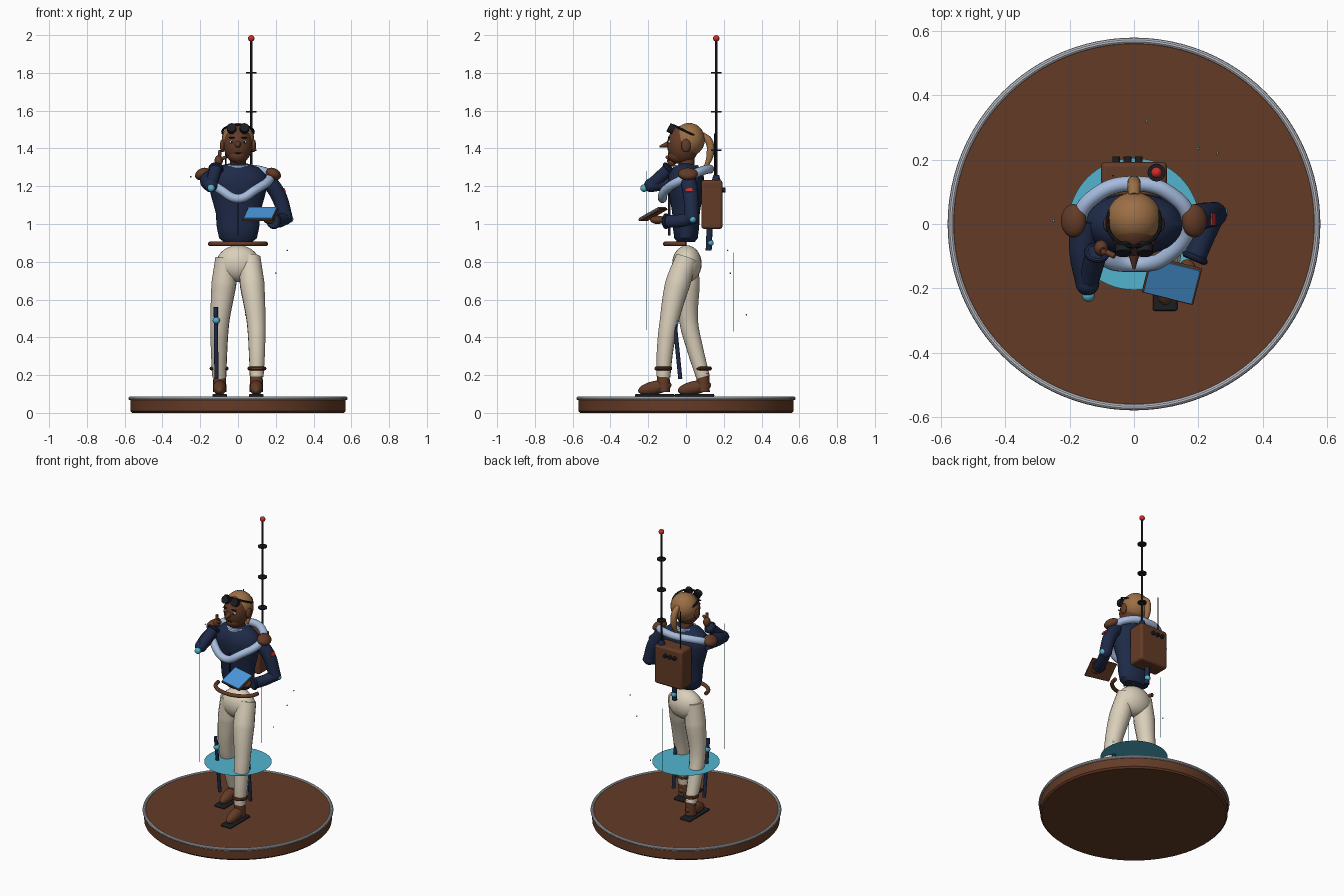
import bpy, bmesh, math
from mathutils import Vector

cube = bpy.data.objects.get("Cube")
if cube:
    bpy.data.objects.remove(cube)


def material(name, code):
    rgb = [int(code[i:i + 2], 16) / 255 for i in (0, 2, 4)]
    col = [c / 12.92 if c < 0.04 else ((c + 0.055) / 1.055) ** 2.4 for c in rgb] + [1]
    m = bpy.data.materials.new(name)
    m.use_nodes = True
    m.diffuse_color = col
    m.node_tree.nodes["Principled BSDF"].inputs["Base Color"].default_value = col
    return m


brown = material("brown", "643B26")
tan = material("hair tan", "9C6F45")
navy = material("navy", "1E2A48")
pale = material("pale blue", "A5BBDD")
cream = material("cream", "DACFBA")
black = material("black", "1C1D22")
teal = material("teal", "52B4CE")
red = material("red", "CC2E2A")
grey = material("light grey", "BCC0C8")
blue = material("screen blue", "4A98DC")
made = []


def finish(name, mat, ob=None):
    ob = ob or bpy.context.object
    ob.name = name
    ob.data.materials.clear()
    ob.data.materials.append(mat)
    made.append(ob)
    return ob


def ball(name, mat, loc, size, rot=(0, 0, 0)):
    bpy.ops.mesh.primitive_uv_sphere_add(segments=24, ring_count=14, radius=1, location=loc, rotation=rot)
    bpy.context.object.scale = size if isinstance(size, tuple) else (size,) * 3
    return finish(name, mat)


def box(name, mat, loc, size, rot=(0, 0, 0), bevel=0):
    bpy.ops.mesh.primitive_cube_add(size=1, location=loc, rotation=rot)
    ob = bpy.context.object
    ob.scale = size
    bpy.ops.object.transform_apply(location=False, rotation=False, scale=True)
    if bevel:
        mod = ob.modifiers.new("bevel", 'BEVEL')
        mod.width, mod.segments = bevel, 3
    return finish(name, mat)


def rod(name, mat, a, b, r, r2=None, sides=16):
    a, b = Vector(a), Vector(b)
    bpy.ops.mesh.primitive_cone_add(vertices=sides, radius1=r, radius2=r if r2 is None else r2,
                                    depth=(b - a).length, location=(a + b) / 2)
    bpy.context.object.rotation_euler = (b - a).to_track_quat('Z', 'Y').to_euler()
    return finish(name, mat)


def tube(name, mat, points, radii, cyclic=False):
    cu = bpy.data.curves.new(name, 'CURVE')
    cu.dimensions, cu.bevel_depth, cu.bevel_resolution = '3D', 1, 5
    cu.use_fill_caps = True
    sp = cu.splines.new('BEZIER')
    sp.bezier_points.add(len(points) - 1)
    sp.use_cyclic_u = cyclic
    for i, (bp, p) in enumerate(zip(sp.bezier_points, points)):
        bp.co = p
        bp.radius = radii[i] if isinstance(radii, (list, tuple)) else radii
        bp.handle_left_type = bp.handle_right_type = 'AUTO'
    ob = bpy.data.objects.new(name, cu)
    bpy.context.collection.objects.link(ob)
    bpy.ops.object.select_all(action='DESELECT')
    ob.select_set(True)
    bpy.context.view_layer.objects.active = ob
    bpy.ops.object.convert(target='MESH')
    return finish(name, mat)


def lathe(name, mat, profile, sy=1, loc=(0, 0, 0), sides=32):
    bm = bmesh.new()
    rings = []
    for r, z in profile:
        angles = [2 * math.pi * i / sides for i in range(sides)]
        rings.append([bm.verts.new((r * math.cos(t), r * sy * math.sin(t), z)) for t in angles])
    for lo, hi in zip(rings, rings[1:]):
        for i in range(sides):
            j = (i + 1) % sides
            bm.faces.new((lo[i], lo[j], hi[j], hi[i]))
    bm.faces.new(rings[0][::-1])
    bm.faces.new(rings[-1])
    me = bpy.data.meshes.new(name)
    bm.to_mesh(me)
    bm.free()
    ob = bpy.data.objects.new(name, me)
    bpy.context.collection.objects.link(ob)
    ob.location = loc
    return finish(name, mat, ob)


def ring(name, mat, loc, major, minor, rot=(0, 0, 0), sy=1, segs=48):
    bpy.ops.mesh.primitive_torus_add(major_segments=segs, minor_segments=10, location=loc, rotation=rot,
                                     major_radius=major, minor_radius=minor)
    bpy.context.object.scale.y = sy
    return finish(name, mat)


# Display base and floating disc
lathe("base", brown, [(0.56, 0), (0.57, 0.01), (0.57, 0.08)], sides=96)
ring("base_rim", grey, (0, 0, 0.077), 0.57, 0.01, segs=96)
bpy.ops.mesh.primitive_circle_add(vertices=64, radius=0.205, fill_type='NGON', location=(0, 0, 0.4))
finish("floating_disc", teal)

# Legs, braces and boots: the left leg steps forward
ball("hips", cream, (0, 0.005, 0.79), (0.115, 0.078, 0.097))
for side, label, knee, ankle in ((1, "left", -0.09, -0.12), (-1, "right", 0.015, 0.09)):
    tube(label + "_leg", cream,
         [(side * 0.06, 0.005, 0.82), (side * 0.075, 0.5 * knee, 0.68), (side * 0.096, knee, 0.48),
          (side * 0.1, (knee + ankle) / 2 - 0.005, 0.34), (side * 0.099, ankle, 0.19)],
         [0.06, 0.066, 0.05, 0.044, 0.037])
    ring(label + "_cuff", brown, (side * 0.1, ankle, 0.235), 0.04, 0.01, sy=0.95, segs=24)
    brace = rod(label + "_brace", navy, (side * 0.118, -0.068, 0.56), (side * 0.114, -0.03, 0.18), 0.011)
    ball(label + "_knee_light", teal, (side * 0.115, -0.062, 0.49), 0.019)
    rod(label + "_boot_shaft", brown, (side * 0.097, ankle, 0.11), (side * 0.097, ankle, 0.21), 0.036, 0.033)
    ball(label + "_boot", brown, (side * 0.097, ankle - 0.045, 0.133), (0.035, 0.09, 0.036), (0.2, 0, 0))
    box(label + "_sole", black, (side * 0.097, ankle - 0.045, 0.092), (0.076, 0.21, 0.016), bevel=0.006)

# Belt open at the back
arc = [math.pi * (1 + i / 8) for i in range(9)]
tube("belt", brown, [(0.147 * math.cos(t), 0.11 * math.sin(t), 0.895) for t in arc], 0.012)

# Jacket, collar and scarf
lathe("jacket", navy, [(0.075, 0.905), (0.1, 0.925), (0.112, 0.98), (0.118, 1.06), (0.14, 1.14), (0.158, 1.21),
                       (0.15, 1.26), (0.11, 1.3), (0.05, 1.32)], sy=0.62)
box("zip", black, (0, -0.088, 1.1), (0.005, 0.012, 0.32))
rod("neck", brown, (0, 0.005, 1.28), (0, 0, 1.38), 0.042)
ring("collar", pale, (0, 0, 1.3), 0.055, 0.014)
half = [(0.11, 0.095, 1.285), (0.17, 0.01, 1.25), (0.09, -0.108, 1.18)]
tube("scarf", pale, [(0, 0.125, 1.29)] + half + [(0, -0.125, 1.135)] +
     [(-x, y, z) for x, y, z in half[::-1]], 0.024, cyclic=True)
for s, label in ((1, "left"), (-1, "right")):
    ball(label + "_shoulder_pad", brown, (s * 0.188, 0.01, 1.265), (0.042, 0.052, 0.03), (0, s * 0.5, 0))

# Left arm holding the tablet
tube("left_upper_arm", navy, [(0.155, 0.01, 1.24), (0.215, 0.025, 1.15), (0.25, 0.03, 1.04)], [0.042, 0.041, 0.038])
ball("left_elbow", navy, (0.25, 0.03, 1.035), 0.039)
tube("left_forearm", navy, [(0.25, 0.03, 1.03), (0.215, -0.045, 1.015), (0.185, -0.115, 1.015)], 0.034)
ring("left_sleeve_cuff", navy, (0.19, -0.105, 1.015), 0.032, 0.01, (1.57, 0, -0.4), segs=24)
ball("left_elbow_light", teal, (0.275, 0.035, 1.025), 0.018)
ball("left_hand", brown, (0.165, -0.15, 1.022), (0.03, 0.04, 0.022))
box("sleeve_patch", red, (0.246, 0.015, 1.18), (0.008, 0.04, 0.022), (0, -0.45, 0))
tilt = (0.5, 0, -0.25)
tablet = box("tablet", brown, (0.118, -0.175, 1.05), (0.165, 0.13, 0.012), tilt, 0.003)
box("tablet_screen", blue, Vector((0.118, -0.178, 1.058)), (0.155, 0.122, 0.006), tilt)

# Right arm raised to the chin
tube("right_upper_arm", navy, [(-0.155, 0.01, 1.24), (-0.158, -0.09, 1.225), (-0.145, -0.185, 1.205)],
     [0.045, 0.043, 0.037])
ball("right_elbow", navy, (-0.145, -0.185, 1.205), 0.037)
tube("right_forearm", navy, [(-0.145, -0.185, 1.205), (-0.128, -0.13, 1.255), (-0.115, -0.085, 1.3)], 0.033)
ring("right_sleeve_cuff", navy, (-0.116, -0.09, 1.295), 0.03, 0.01, (-0.75, 0.2, 0), segs=24)
ball("right_elbow_light", teal, (-0.142, -0.222, 1.19), 0.02)
ball("right_hand", brown, (-0.102, -0.075, 1.335), (0.022, 0.025, 0.03))
rod("right_finger", brown, (-0.1, -0.08, 1.34), (-0.095, -0.085, 1.39), 0.009)
rod("right_thumb", brown, (-0.1, -0.08, 1.34), (-0.06, -0.1, 1.355), 0.009)

# Head, face, hair and goggles
ball("head", brown, (0, -0.015, 1.42), (0.076, 0.085, 0.102))
ball("jaw", brown, (0, -0.04, 1.365), (0.05, 0.055, 0.045))
rod("nose", brown, (0, -0.08, 1.425), (0, -0.14, 1.41), 0.022, 0.004)
ball("hair", tan, (0, 0.017, 1.447), (0.086, 0.083, 0.088))
tube("ponytail", tan, [(0, 0.085, 1.47), (0, 0.12, 1.44), (0, 0.128, 1.37), (0, 0.1, 1.29)],
     [0.018, 0.021, 0.02, 0.009])
for s in (1, -1):
    ball("ear", brown, (s * 0.082, 0.0, 1.415), (0.014, 0.025, 0.035))
    ball("eye", grey, (s * 0.032, -0.086, 1.435), (0.014, 0.01, 0.009))
    ball("pupil", black, (s * 0.032, -0.095, 1.435), 0.005)
    ball("eyebrow", black, (s * 0.033, -0.09, 1.457), (0.018, 0.006, 0.004))
    rod("goggle_lens", black, (s * 0.033, -0.065, 1.498), (s * 0.034, -0.092, 1.512), 0.025)
ball("mouth", black, (0, -0.091, 1.375), (0.02, 0.005, 0.004))
ring("goggle_strap", black, (0, 0.005, 1.488), 0.083, 0.006, (-0.45, 0, 0))

# Backpack, knobs and hanging canister
box("backpack", brown, (0, 0.137, 1.103), (0.205, 0.112, 0.258), bevel=0.014)
for x in (-0.055, -0.02, 0.015):
    rod("knob", black, (x, 0.19, 1.18), (x, 0.21, 1.18), 0.012)
rod("canister", navy, (0, 0.12, 0.86), (0, 0.125, 0.98), 0.016)
ball("canister_light", teal, (0, 0.128, 0.9), 0.018)

# Antennas
rod("antenna_base", navy, (0.07, 0.16, 1.22), (0.07, 0.16, 1.26), 0.026, 0.015)
rod("antenna", black, (0.07, 0.16, 1.22), (0.07, 0.16, 1.98), 0.006)
for z in (1.39, 1.595, 1.8):
    rod("antenna_disc", black, (0.07, 0.16, z - 0.004), (0.07, 0.16, z + 0.004), 0.028)
ball("antenna_tip", red, (0.07, 0.16, 1.983), 0.017)
rod("short_antenna", black, (-0.065, 0.15, 1.22), (-0.065, 0.15, 1.48), 0.003, sides=8)

# Fine light beams and drifting specks
for x, y, low, high in ((-0.135, -0.21, 0.44, 1.28), (0, 0.25, 0.43, 0.85)):
    rod("light_beam", teal, (x, y, low), (x, y, high), 0.0015, sides=6)
for spot in ((0.26, 0.22, 0.86), (0.2, 0.235, 0.74), (-0.25, 0.01, 1.25), (0.04, 0.32, 0.52)):
    ball("speck", teal, spot, 0.004)

# Smooth shading with sharp edges kept
bpy.ops.object.select_all(action='DESELECT')
for ob in made:
    ob.select_set(True)
bpy.context.view_layer.objects.active = made[0]
bpy.ops.object.shade_smooth_by_angle(angle=math.radians(35))
